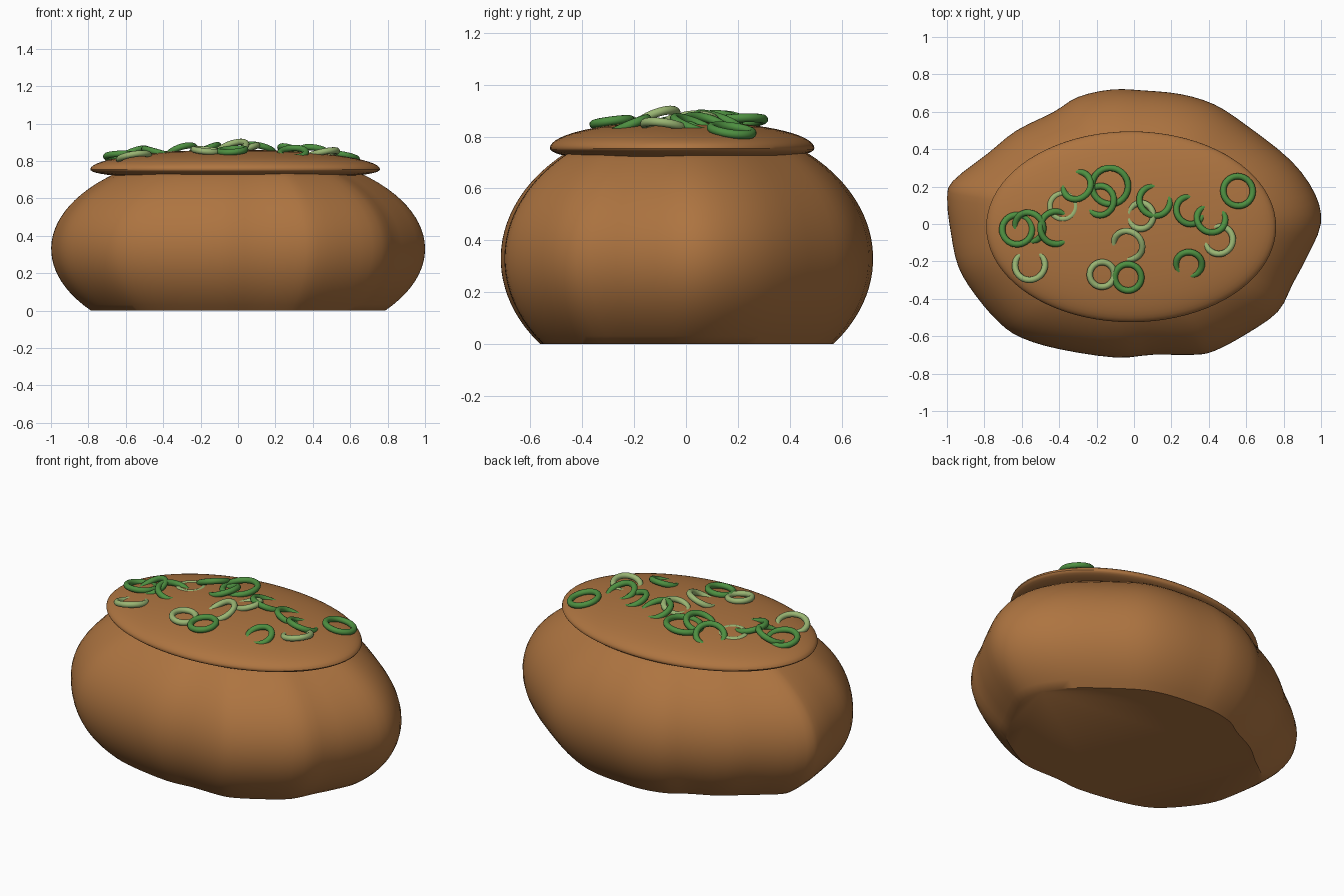
import bpy, bmesh, math
from mathutils import Vector, Matrix

if "Cube" in bpy.data.objects:
    bpy.data.objects.remove(bpy.data.objects["Cube"])


def material(name, rgb):
    m = bpy.data.materials.new(name)
    m.diffuse_color = (*rgb, 1)
    m.use_nodes = True
    m.node_tree.nodes["Principled BSDF"].inputs["Base Color"].default_value = m.diffuse_color
    return m


BROWN = material("baked brown", (0.42, 0.175, 0.052))
GREEN = material("dark green", (0.075, 0.275, 0.052))
PALE = material("pale green", (0.32, 0.46, 0.17))


def loft(name, rings, mat):
    """Skin a stack of closed rings and cap both ends."""
    bm = bmesh.new()
    rows = [[bm.verts.new(p) for p in ring] for ring in rings]
    n = len(rows[0])
    for a, b in zip(rows, rows[1:]):
        for i in range(n):
            j = (i + 1) % n
            bm.faces.new((a[i], a[j], b[j], b[i]))
    bm.faces.new(rows[0][::-1])
    bm.faces.new(rows[-1])
    bmesh.ops.recalc_face_normals(bm, faces=bm.faces)
    return finish(name, bm, mat)


def finish(name, bm, mat):
    me = bpy.data.meshes.new(name)
    bm.to_mesh(me)
    bm.free()
    ob = bpy.data.objects.new(name, me)
    bpy.context.collection.objects.link(ob)
    me.materials.append(mat)
    bpy.ops.object.select_all(action='DESELECT')
    ob.select_set(True)
    bpy.context.view_layer.objects.active = ob
    bpy.ops.object.shade_smooth_by_angle(angle=math.radians(40))
    return ob


# Lumpy outline of the body at its widest height, seen from above
OUTLINE = [(1, 0), (.97, .16), (.84, .34), (.6, .53), (.43, .64), (.25, .695), (.05, .715),
           (-.12, .72), (-.3, .68), (-.43, .6), (-.63, .5), (-.78, .38), (-.97, .23),
           (-1, .13), (-.98, -.05), (-.94, -.23), (-.85, -.38), (-.72, -.53), (-.6, -.61),
           (-.4, -.67), (-.1, -.715), (.1, -.7), (.32, -.7), (.43, -.68), (.6, -.59),
           (.77, -.47), (.85, -.32), (.93, -.17)]


def smooth_loop(pts, steps=3):
    pts = [Vector(p) for p in pts]
    n, out = len(pts), []
    for i in range(n):
        a, b, c, d = (pts[(i + k) % n] for k in (-1, 0, 1, 2))
        for s in range(steps):
            t = s / steps
            out.append(.5 * (2 * b + (c - a) * t + (2 * a - 5 * b + 4 * c - d) * t * t
                             + (3 * b - a - 3 * c + d) * t ** 3))
    return out


# Body: ellipsoidal barrel cut flat at the ground
loop = smooth_loop(OUTLINE)
wide = max(abs(p.x) for p in loop)
rings = []
for k in range(25):
    z = 0.745 * k / 24
    s = math.sqrt(1 - ((z - .33) / .535) ** 2) / wide
    rings.append([(p.x * s, p.y * s, z) for p in loop])
loft("body", rings, BROWN)

# Top: shallow domed oval cap
CX, CY, RX, RY, RIM, DOME = -.015, -.015, .775, .51, .755, .105


def dome_z(x, y):
    q = 1 - ((x - CX) / RX) ** 2 - ((y - CY) / RY) ** 2
    return RIM + DOME * math.sqrt(max(q, 0))


rings = []
for k in range(1, 32):
    a = math.pi * (k / 32 - .5)
    r = math.cos(a)
    z = RIM + (DOME * math.sin(a) if a > 0 else -.046 * math.sqrt(1 - r ** 4))
    rings.append([(CX + RX * r * math.cos(t), CY + RY * r * math.sin(t), z)
                  for t in (2 * math.pi * i / 80 for i in range(80))])
loft("domed_top", rings, BROWN)


# Onion rings: x, y, outer radius, direction of raised side (deg), tilt (deg), lift, pale
RINGS = [
    (.556, .176, .097, 0, 0, .010, 0), (-.128, .203, .114, 60, 10, .012, 0),
    (-.305, .205, .095, -45, 22, .004, 0), (-.18, .125, .095, 0, 20, .003, 0),
    (-.38, .095, .086, 180, 2, -.013, 1), (-.625, -.03, .097, 230, 14, .005, 0),
    (-.56, -.016, .097, 50, 20, .002, 0), (-.417, -.02, .104, 180, 20, -.002, 0),
    (-.556, -.22, .098, 270, 20, .002, 1), (-.171, -.27, .083, 200, 8, .012, 1),
    (-.032, -.285, .088, 0, 4, .012, 0), (-.032, -.113, .097, 45, 25, .008, 1),
    (.037, .043, .086, 0, 18, .004, 1), (.11, .123, .1, 235, 18, .003, 0),
    (.297, .072, .092, 215, 20, -.002, 0), (.412, .027, .094, 255, 20, .002, 0),
    (.455, -.086, .092, -30, 20, .002, 1), (.294, -.214, .086, 70, 18, .001, 0),
]


def onion_ring(i, x, y, outer, heading, tilt, lift, pale):
    e = .005
    normal = Vector(((dome_z(x - e, y) - dome_z(x + e, y)) / (2 * e),
                     (dome_z(x, y - e) - dome_z(x, y + e)) / (2 * e), 1)).normalized()
    h = math.radians(heading)
    axis = Vector((math.sin(h), -math.cos(h), 0))
    m = (Matrix.Translation((x, y, dome_z(x, y) + lift))
         @ Vector((0, 0, 1)).rotation_difference(normal).to_matrix().to_4x4()
         @ Matrix.Rotation(math.radians(tilt), 4, axis))
    tube, n, c = .017, 32, 12
    bm = bmesh.new()
    rows = []
    for a in range(n):
        t = 2 * math.pi * a / n
        row = []
        for b in range(c):
            u = 2 * math.pi * b / c
            r = outer - tube + tube * math.cos(u)
            row.append(bm.verts.new(m @ Vector((r * math.cos(t), r * math.sin(t),
                                                tube * math.sin(u)))))
        rows.append(row)
    for a in range(n):
        p, q = rows[a], rows[(a + 1) % n]
        for b in range(c):
            d = (b + 1) % c
            bm.faces.new((p[b], q[b], q[d], p[d]))
    finish(f"onion_ring_{i:02d}", bm, PALE if pale else GREEN)


for i, spec in enumerate(RINGS, 1):
    onion_ring(i, *spec)
